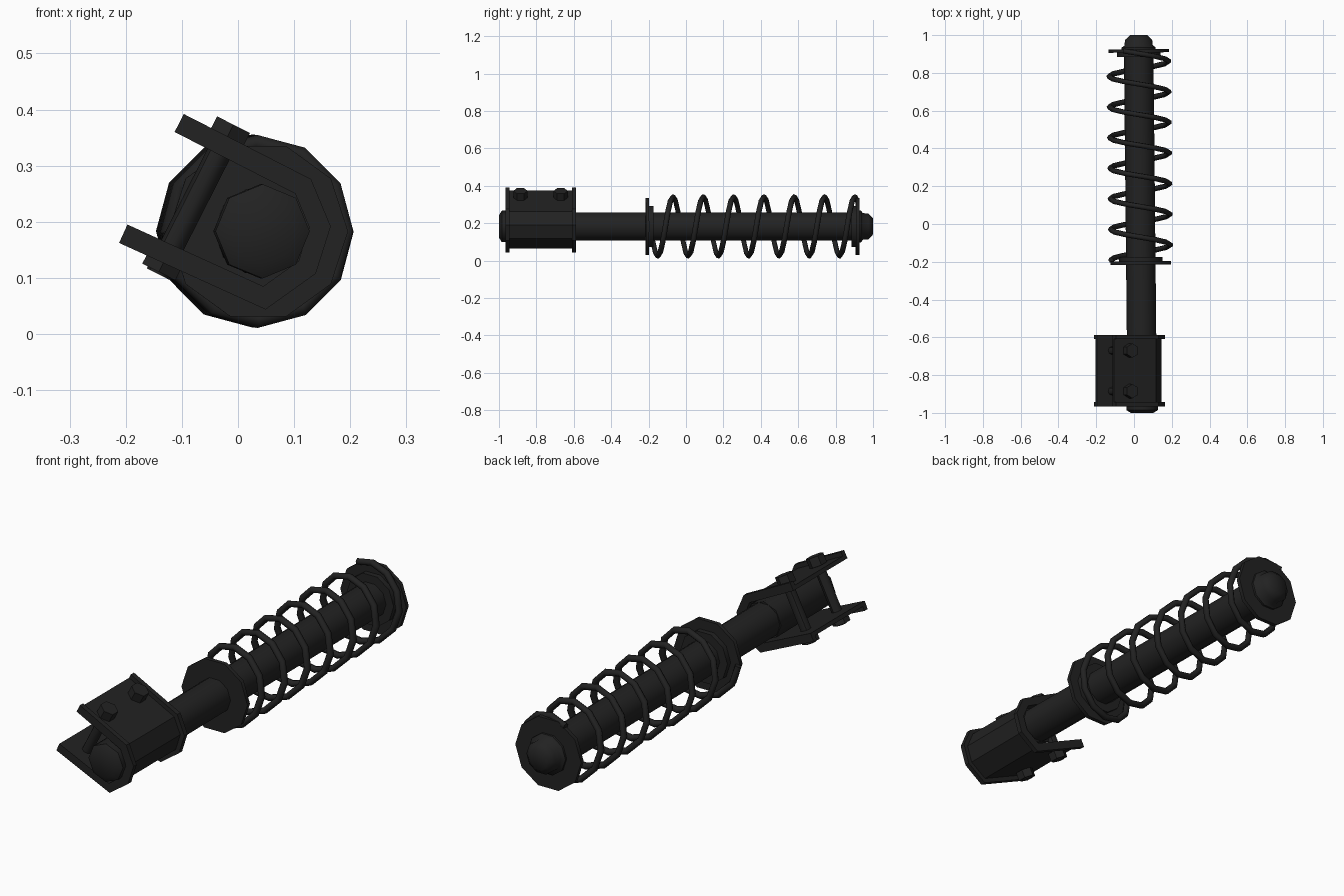
import bpy, bmesh
from math import sin, cos, pi, radians
from mathutils import Vector

cube = bpy.data.objects.get("Cube")
if cube:
    bpy.data.objects.remove(cube)

# One dark metal for everything
metal = bpy.data.materials.new("black metal")
metal.use_nodes = True
BLACK = (0.016, 0.016, 0.016, 1)
metal.diffuse_color = BLACK
metal.node_tree.nodes["Principled BSDF"].inputs["Base Color"].default_value = BLACK

AXIS_Z = 0.183


def axis(y):
    """Point on the slightly slanted centre line."""
    return Vector((0.034 - 0.01 * y, y, AXIS_Z))


def add_object(name, data):
    obj = bpy.data.objects.new(name, data)
    bpy.context.collection.objects.link(obj)
    data.materials.append(metal)
    return obj


def smooth(obj, angle):
    bpy.ops.object.select_all(action='DESELECT')
    obj.select_set(True)
    bpy.context.view_layer.objects.active = obj
    bpy.ops.object.shade_smooth_by_angle(angle=radians(angle))


def lathe(name, profile, sides, origin, direction, angle=45):
    """Turn (radius, distance) pairs around an axis, with capped ends."""
    turn = Vector(direction).to_track_quat('Z', 'Y')
    bm = bmesh.new()
    rings = []
    for r, d in profile:
        ring = []
        for i in range(sides):
            a = 2 * pi * i / sides
            p = turn @ Vector((r * cos(a), r * sin(a), d))
            ring.append(bm.verts.new(Vector(origin) + p))
        rings.append(ring)
    for low, high in zip(rings, rings[1:]):
        for i in range(sides):
            j = (i + 1) % sides
            bm.faces.new((low[i], low[j], high[j], high[i]))
    bm.faces.new(rings[0][::-1])
    bm.faces.new(rings[-1])
    mesh = bpy.data.meshes.new(name)
    bm.to_mesh(mesh)
    bm.free()
    obj = add_object(name, mesh)
    smooth(obj, angle)
    return obj


def along(name, profile, sides, angle=50):
    """Turned part on the centre line; profile distances are y positions."""
    direction = (axis(1) - axis(0)).normalized()
    return lathe(name, profile, sides, axis(0), direction, angle)


# Central rod, front end and rear cap
along("rod", [(0.078, -0.97), (0.078, 0.94)], 10)
along("front_end", [(0.06, -1.0), (0.084, -0.985), (0.084, -0.6)], 8)
along("rear_cap", [(0.09, 0.92), (0.09, 0.935), (0.075, 0.945),
                   (0.072, 0.975), (0.045, 1.0)], 10)

# Spring seats: a wide washer with a smaller collar facing the spring
for name, y, side in (("front", -0.207, 1), ("rear", 0.917, -1)):
    along(name + "_seat", [(0.16, y - 0.009), (0.16, y + 0.009)], 10)
    a, b = sorted((y, y + side * 0.032))
    along(name + "_collar", [(0.115, a), (0.115, b)], 10)

# Coil spring
PITCH, STEPS, RADIUS = 0.162, 12, 0.158
curve = bpy.data.curves.new("spring", 'CURVE')
curve.dimensions = '3D'
curve.bevel_depth = 0.0145
curve.bevel_resolution = 1
curve.use_fill_caps = True
count = int(6.85 * STEPS)
spline = curve.splines.new('POLY')
spline.points.add(count)
for k, point in enumerate(spline.points):
    turn = k / STEPS - 0.5
    a = 2 * pi * turn
    p = axis(-0.11 + PITCH * turn) + Vector((RADIUS * cos(a), 0, RADIUS * sin(a)))
    point.co = (*p, 1)
spline.use_smooth = True
add_object("spring", curve)

# Clamp: bent plate with a raised rib at each end
INNER = [(-0.113, 0.36), (0.102, 0.25), (0.127, 0.19),
         (0.108, 0.13), (0.045, 0.085), (-0.197, 0.195)]


def bent_strip(name, y0, y1, thickness):
    verts = [(x, y, z) for x, z in INNER for y in (y0, y1)]
    faces = [(2 * i, 2 * i + 2, 2 * i + 3, 2 * i + 1)
             for i in range(len(INNER) - 1)]
    mesh = bpy.data.meshes.new(name)
    mesh.from_pydata(verts, [], faces)
    obj = add_object(name, mesh)
    mod = obj.modifiers.new("thickness", 'SOLIDIFY')
    mod.thickness = thickness
    mod.offset = 1
    mod.use_even_offset = True


bent_strip("clamp_plate", -0.95, -0.6, 0.017)
bent_strip("clamp_front_rib", -0.965, -0.943, 0.036)
bent_strip("clamp_rear_rib", -0.61, -0.588, 0.036)

# Clamp bolts: shank with a hex head above and a nut below
top = Vector((-0.008, 0, 0.373))
bottom = Vector((-0.143, 0, 0.107))
length = (top - bottom).length
for name, y in (("front", -0.885), ("rear", -0.67)):
    start = bottom + Vector((0, y, 0))
    for part, r, a, b, sides in (("shank", 0.022, 0, length - 0.005, 8),
                                 ("nut", 0.038, 0.004, 0.04, 6),
                                 ("head", 0.038, length - 0.04, length, 6)):
        lathe(f"{name}_bolt_{part}", [(r, a), (r, b)], sides,
              start, top - bottom)
